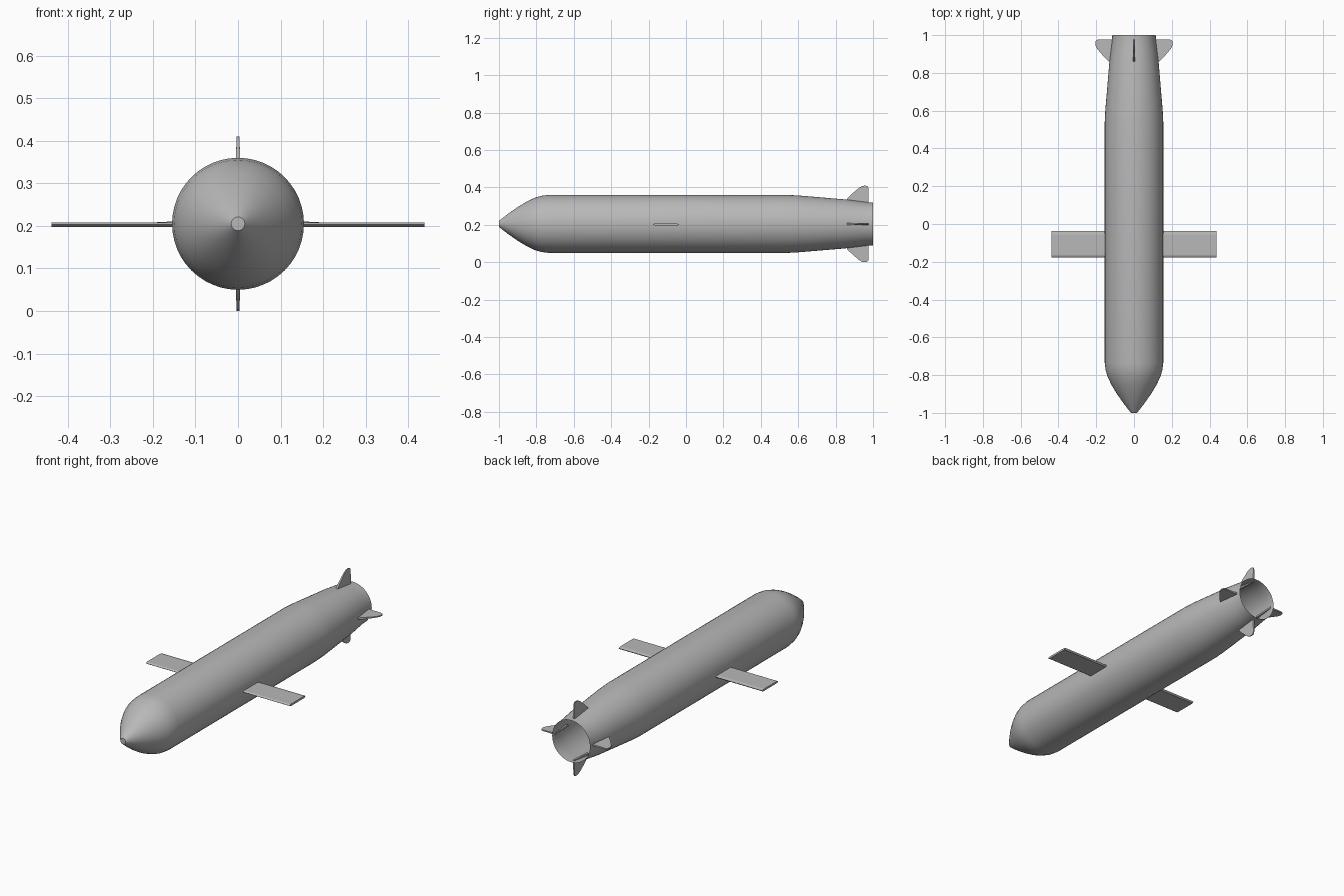
import bpy, bmesh, math
from mathutils import Matrix, Vector

if "Cube" in bpy.data.objects:
    bpy.data.objects.remove(bpy.data.objects["Cube"])

AXIS_Z = 0.205

grey = bpy.data.materials.new("body_grey")
grey.diffuse_color = (0.48, 0.48, 0.48, 1)
grey.use_nodes = True
grey.node_tree.nodes["Principled BSDF"].inputs["Base Color"].default_value = grey.diffuse_color


def finish(bm, name, smooth=None):
    mesh = bpy.data.meshes.new(name)
    bm.to_mesh(mesh)
    bm.free()
    obj = bpy.data.objects.new(name, mesh)
    bpy.context.collection.objects.link(obj)
    mesh.materials.append(grey)
    if smooth:
        bpy.ops.object.select_all(action='DESELECT')
        obj.select_set(True)
        bpy.context.view_layer.objects.active = obj
        bpy.ops.object.shade_smooth_by_angle(angle=math.radians(smooth))
    return obj


def prism(bm, lower, upper):
    """Closed solid between two matching outlines."""
    a = [bm.verts.new(p) for p in lower]
    b = [bm.verts.new(p) for p in upper]
    n = len(a)
    bm.faces.new(a)
    bm.faces.new(b[::-1])
    for i in range(n):
        bm.faces.new((a[i], b[i], b[(i + 1) % n], a[(i + 1) % n]))
    bmesh.ops.recalc_face_normals(bm, faces=bm.faces[:])


# fuselage: (y, radius) lathe, closed blunt nose and open hollow tail
profile = [(-1.0, 0.0), (-1.0, 0.016), (-0.985, 0.028), (-0.95, 0.055),
           (-0.9, 0.09), (-0.85, 0.12), (-0.81, 0.139), (-0.775, 0.15),
           (-0.735, 0.155), (0.54, 0.155), (0.6, 0.152), (0.85, 0.131),
           (0.93, 0.121), (0.97, 0.116), (1.0, 0.115)]
SIDES = 48
bm = bmesh.new()
rings = []
for y, r in profile:
    if r == 0:
        rings.append([bm.verts.new((0, y, AXIS_Z))])
        continue
    rings.append([bm.verts.new((r * math.cos(2 * math.pi * i / SIDES), y,
                                AXIS_Z + r * math.sin(2 * math.pi * i / SIDES)))
                  for i in range(SIDES)])
for a, b in zip(rings, rings[1:]):
    for i in range(SIDES):
        j = (i + 1) % SIDES
        if len(a) == 1:
            bm.faces.new((a[0], b[i], b[j]))
        else:
            bm.faces.new((a[i], b[i], b[j], a[j]))
bmesh.ops.recalc_face_normals(bm, faces=bm.faces[:])
finish(bm, "fuselage", 50)

# straight wings: thin section extruded out to each side
section = [(-0.177, 0.203), (-0.168, 0.208), (-0.055, 0.208),
           (-0.037, 0.204), (-0.045, 0.197), (-0.168, 0.197)]
for name, s in (("left_wing", -1), ("right_wing", 1)):
    bm = bmesh.new()
    prism(bm, [(s * 0.13, y, z) for y, z in section],
          [(s * 0.438, y, z) for y, z in section])
    finish(bm, name)

# four tail fins: rounded outline (y, radius), thinner toward the rim
outline = [(0.855, 0.118), (0.862, 0.136), (0.89, 0.163), (0.925, 0.193),
           (0.94, 0.202), (0.957, 0.205), (0.97, 0.202), (0.976, 0.192),
           (0.976, 0.112)]
for k, name in enumerate(("right_fin", "top_fin", "left_fin", "bottom_fin")):
    bm = bmesh.new()
    faces = [[(r, y, s * (0.005 if r < 0.17 else 0.003)) for y, r in outline]
             for s in (-1, 1)]
    prism(bm, *faces)
    turn = Matrix.Translation((0, 0, AXIS_Z)) @ Matrix.Rotation(-k * math.pi / 2, 4, 'Y')
    bm.transform(turn)
    finish(bm, name, 40)
